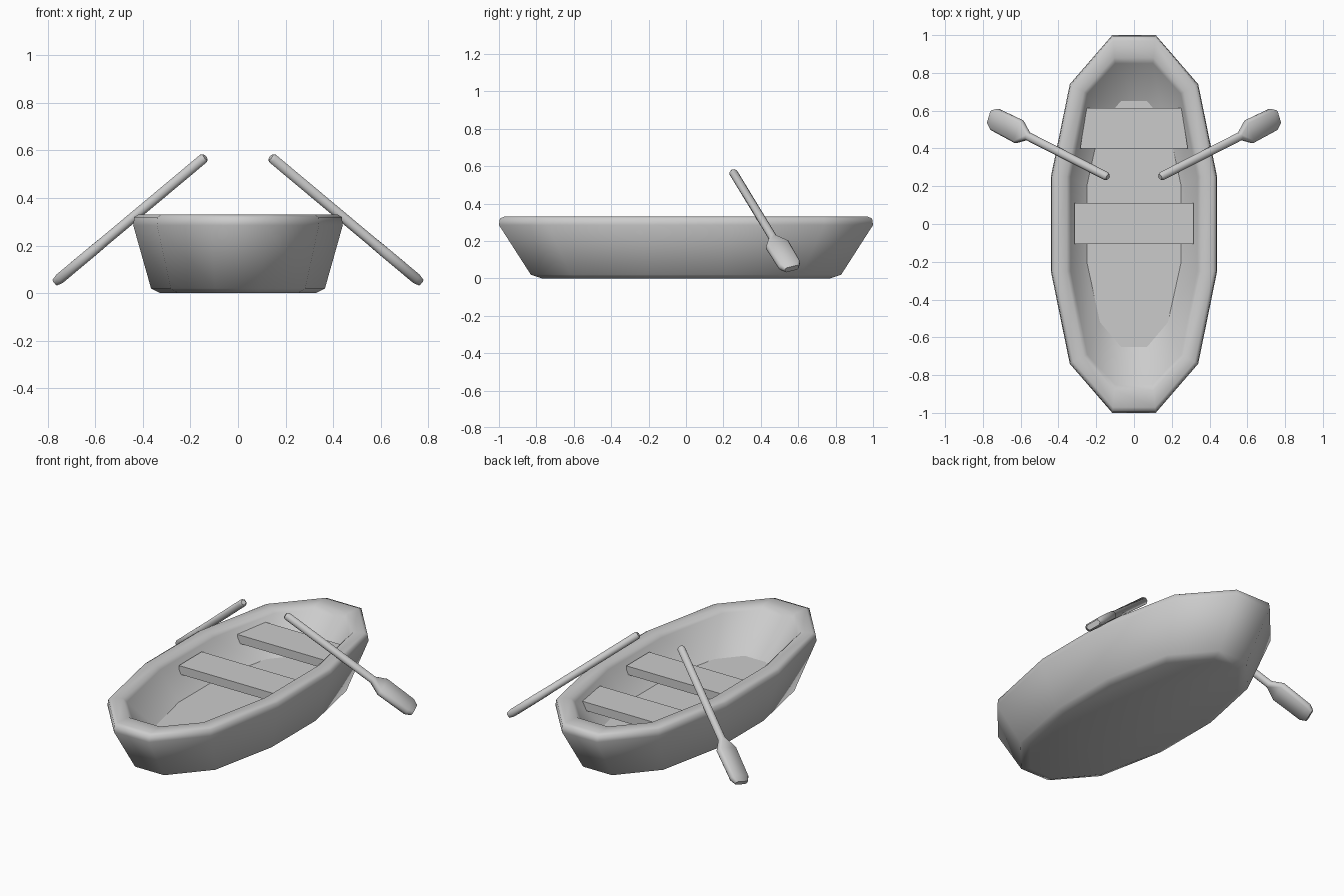
import bpy, bmesh
from mathutils import Vector

if "Cube" in bpy.data.objects:
    bpy.data.objects.remove(bpy.data.objects["Cube"])


def ring_outline(quarter):
    """Mirror three quarter points into a closed 12-point outline."""
    q = [Vector(p) for p in quarter]
    right = q + [Vector((p.x, -p.y)) for p in reversed(q)]
    return right + [Vector((-p.x, p.y)) for p in reversed(right)]


def scaled(outline, sx, sy):
    return [Vector((p.x * sx, p.y * sy)) for p in outline]


def blend(a, b, t):
    return [p.lerp(q, t) for p, q in zip(a, b)]


def at(outline, z):
    return [Vector((p.x, p.y, z)) for p in outline]


def loft(name, rings, smooth=None):
    """Skin a list of equal-length rings and cap both ends."""
    bm = bmesh.new()
    loops = [[bm.verts.new(p) for p in ring] for ring in rings]
    n = len(loops[0])
    for a, b in zip(loops, loops[1:]):
        for i in range(n):
            j = (i + 1) % n
            bm.faces.new((a[i], a[j], b[j], b[i]))
    bm.faces.new(loops[0])
    bm.faces.new(loops[-1])
    bmesh.ops.recalc_face_normals(bm, faces=bm.faces)
    mesh = bpy.data.meshes.new(name)
    bm.to_mesh(mesh)
    bm.free()
    obj = bpy.data.objects.new(name, mesh)
    bpy.context.collection.objects.link(obj)
    if smooth is not None:
        bpy.ops.object.select_all(action='DESELECT')
        obj.select_set(True)
        bpy.context.view_layer.objects.active = obj
        bpy.ops.object.shade_smooth_by_angle(angle=smooth)
    return obj


# Plan outlines: outer rim, inner rim, floor edge
outer = ring_outline([(0.115, 1.0), (0.34, 0.74), (0.44, 0.25)])
inner = ring_outline([(0.10, 0.85), (0.247, 0.69), (0.335, 0.25)])
floor = ring_outline([(0.07, 0.65), (0.18, 0.52), (0.25, 0.20)])

# Hull: bottom, outer wall, rounded rim, inner wall
loft("hull", [
    at(scaled(outer, 0.74, 0.77), 0.0),
    at(scaled(outer, 0.83, 0.83), 0.02),
    at(outer, 0.285),
    at(scaled(outer, 0.99, 0.995), 0.32),
    at(blend(outer, inner, 0.2), 0.33),
    at(blend(outer, inner, 0.8), 0.33),
    at(inner, 0.31),
    at(blend(inner, floor, 1.15), 0.09),
], smooth=1.4)

# Floor board
loft("floor_board", [at(floor, 0.095), at(floor, 0.12)])


# Seats
def seat(name, y0, y1, w0, w1):
    plan = [Vector(p) for p in ((-w0, y0), (w0, y0), (w1, y1), (-w1, y1))]
    loft(name, [at(plan, 0.235), at(plan, 0.285)])


seat("middle_seat", -0.105, 0.11, 0.315, 0.315)
seat("rear_seat", 0.40, 0.615, 0.285, 0.25)

# Oars: octagonal shaft widening to a flat blade, mirrored across x
start = Vector((0.14, 0.25, 0.57))
axis = Vector((0.714, 0.363, -0.597)).normalized()
wide = Vector((-0.28, 0.93, 0.235))
wide = (wide - axis * wide.dot(axis)).normalized()
thick = axis.cross(wide)


def oar_ring(t, w, h, c):
    corners = [(1, c * 0.0 + 0.41), (c, 1), (-c, 1), (-1, 0.41),
               (-1, -0.41), (-c, -1), (c, -1), (1, -0.41)]
    return [start + axis * t + wide * (w * u) + thick * (h * v) for u, v in corners]


oars = loft("oars", [
    oar_ring(-0.003, 0.013, 0.013, 0.41),
    oar_ring(0.008, 0.021, 0.021, 0.41),
    oar_ring(0.59, 0.021, 0.021, 0.41),
    oar_ring(0.655, 0.064, 0.022, 0.8),
    oar_ring(0.835, 0.060, 0.022, 0.8),
    oar_ring(0.868, 0.040, 0.015, 0.8),
], smooth=0.9)
oars.modifiers.new("mirror", 'MIRROR').use_mirror_merge = False
